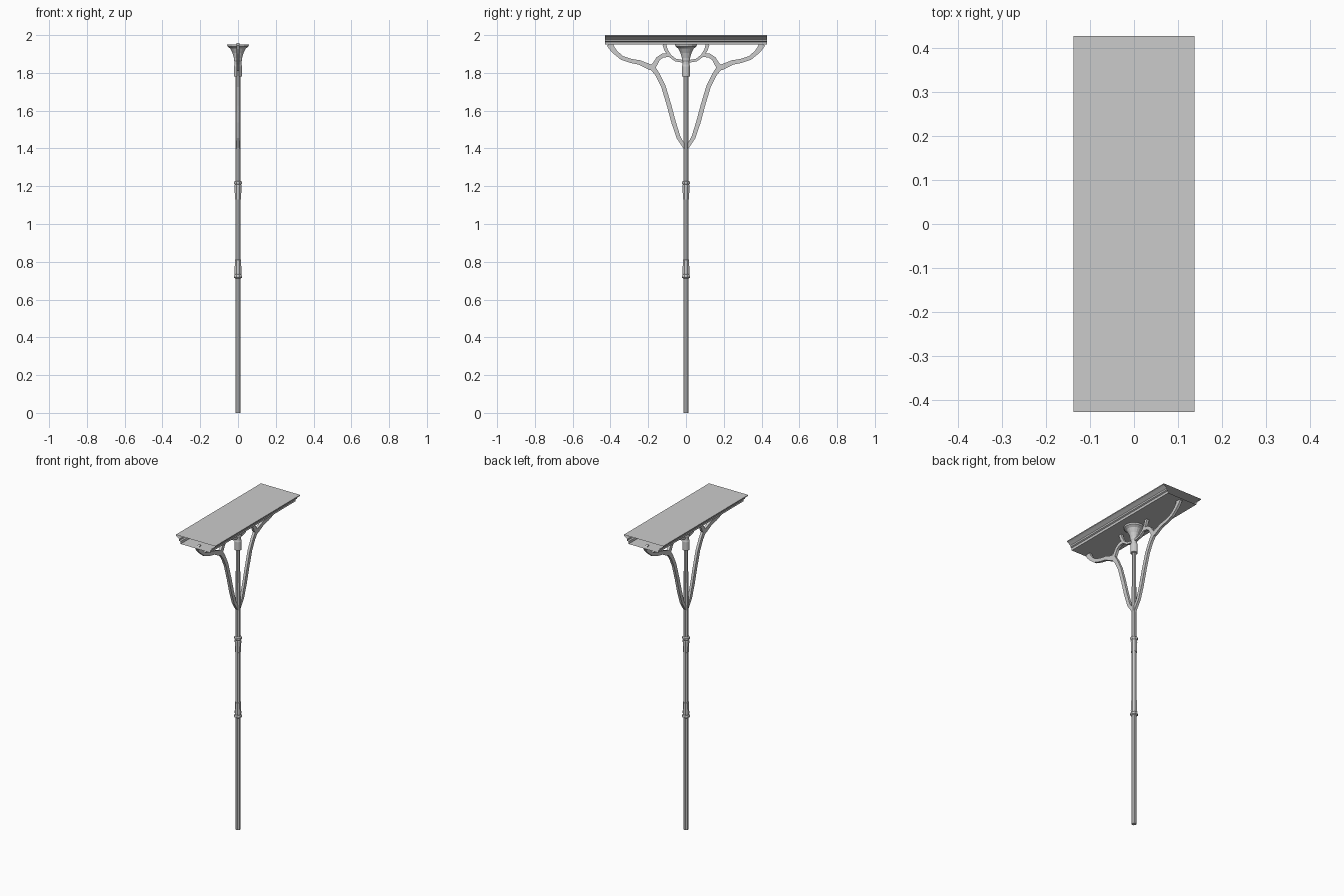
import bpy, bmesh
from math import pi, cos, sin
from mathutils import Vector

if "Cube" in bpy.data.objects:
    bpy.data.objects.remove(bpy.data.objects["Cube"])


def finish(name, bm, recalc=True):
    if recalc:
        bmesh.ops.recalc_face_normals(bm, faces=bm.faces[:])
    me = bpy.data.meshes.new(name)
    bm.to_mesh(me)
    bm.free()
    ob = bpy.data.objects.new(name, me)
    bpy.context.collection.objects.link(ob)
    return ob


def lathe(name, profile, sides, cap=True):
    """Faceted turned part from (half width, z) pairs, flats facing the axes."""
    bm = bmesh.new()
    k = 1 / cos(pi / sides)
    rings = [[bm.verts.new((r * k * cos((i + .5) * 2 * pi / sides),
                            r * k * sin((i + .5) * 2 * pi / sides), z))
              for i in range(sides)] for r, z in profile]
    for a, b in zip(rings, rings[1:]):
        for i in range(sides):
            j = (i + 1) % sides
            bm.faces.new((a[i], a[j], b[j], b[i]))
    if cap:
        bm.faces.new(rings[0])
        bm.faces.new(rings[-1])
    return finish(name, bm)


def ribbon(name, path, half_x):
    """Flat bar along (y, z, width) points in the YZ plane, mirrored over y."""
    bm = bmesh.new()
    pts = [Vector(p[:2]) for p in path]
    rings = []
    for i, p in enumerate(pts):
        d = (pts[min(i + 1, len(pts) - 1)] - pts[max(i - 1, 0)]).normalized()
        n = Vector((-d.y, d.x)) * path[i][2] / 2
        a, b = p + n, p - n
        rings.append([bm.verts.new(c) for c in (
            (-half_x, a.x, a.y), (half_x, a.x, a.y),
            (half_x, b.x, b.y), (-half_x, b.x, b.y))])
    for a, b in zip(rings, rings[1:]):
        for i in range(4):
            j = (i + 1) % 4
            bm.faces.new((a[i], a[j], b[j], b[i]))
    bm.faces.new(rings[0])
    bm.faces.new(rings[-1])
    ob = finish(name, bm)
    m = ob.modifiers.new("mirror", 'MIRROR')
    m.use_axis = (False, True, False)
    return ob


# Column: shaft, collars and raised sleeves
lathe("shaft", [(.013, 0), (.013, .72), (.0145, .81), (.0145, 1.13),
                (.013, 1.22), (.012, 1.80)], 8)
lathe("lower_collar", [(.014, .712), (.021, .716), (.021, .726), (.017, .732),
                       (.018, .74), (.0165, .81), (.013, .812)], 8)
lathe("upper_collar", [(.013, 1.128), (.0165, 1.13), (.018, 1.20), (.017, 1.208),
                       (.021, 1.214), (.021, 1.224), (.014, 1.228)], 8)

# Flared capital
lathe("capital", [(.012, 1.78), (.021, 1.782), (.021, 1.835), (.018, 1.845),
                  (.018, 1.86), (.021, 1.865), (.022, 1.88), (.029, 1.905),
                  (.042, 1.93), (.056, 1.94), (.058, 1.95)], 16)

# Curved brackets either side of the column
ribbon("bracket_stem", [(.004, 1.40, .016), (.04, 1.46, .022), (.066, 1.54, .024),
                        (.09, 1.63, .024), (.12, 1.73, .024), (.15, 1.79, .024),
                        (.182, 1.835, .03)], .008)
ribbon("bracket_outer_arm", [(.165, 1.825, .03), (.19, 1.83, .03), (.245, 1.855, .024),
                             (.29, 1.863, .022), (.34, 1.88, .022), (.375, 1.91, .024),
                             (.395, 1.935, .03), (.402, 1.952, .036)], .008)
ribbon("bracket_inner_arm", [(.185, 1.82, .03), (.165, 1.845, .026), (.148, 1.875, .022),
                             (.122, 1.892, .022), (.085, 1.895, .02)], .008)
ribbon("bracket_arc", [(.115, 1.951, .02), (.105, 1.92, .018), (.085, 1.89, .016),
                       (.055, 1.868, .014), (0, 1.858, .014)], .008)

# Moulded lintel: open-ended sheet profile swept along y
half = [(.115, 2.0), (.138, 2.0), (.138, 1.994), (.128, 1.988), (.118, 1.981),
        (.114, 1.978), (.114, 1.968), (.106, 1.964), (.104, 1.952), (.104, 1.95)]
loop = half + [(-x, z) for x, z in reversed(half)]
bm = bmesh.new()
ends = [[bm.verts.new((x, y, z)) for x, z in loop] for y in (-.428, .428)]
for i in range(len(loop)):
    j = (i + 1) % len(loop)
    bm.faces.new((ends[0][i], ends[0][j], ends[1][j], ends[1][i]))
finish("lintel", bm)
